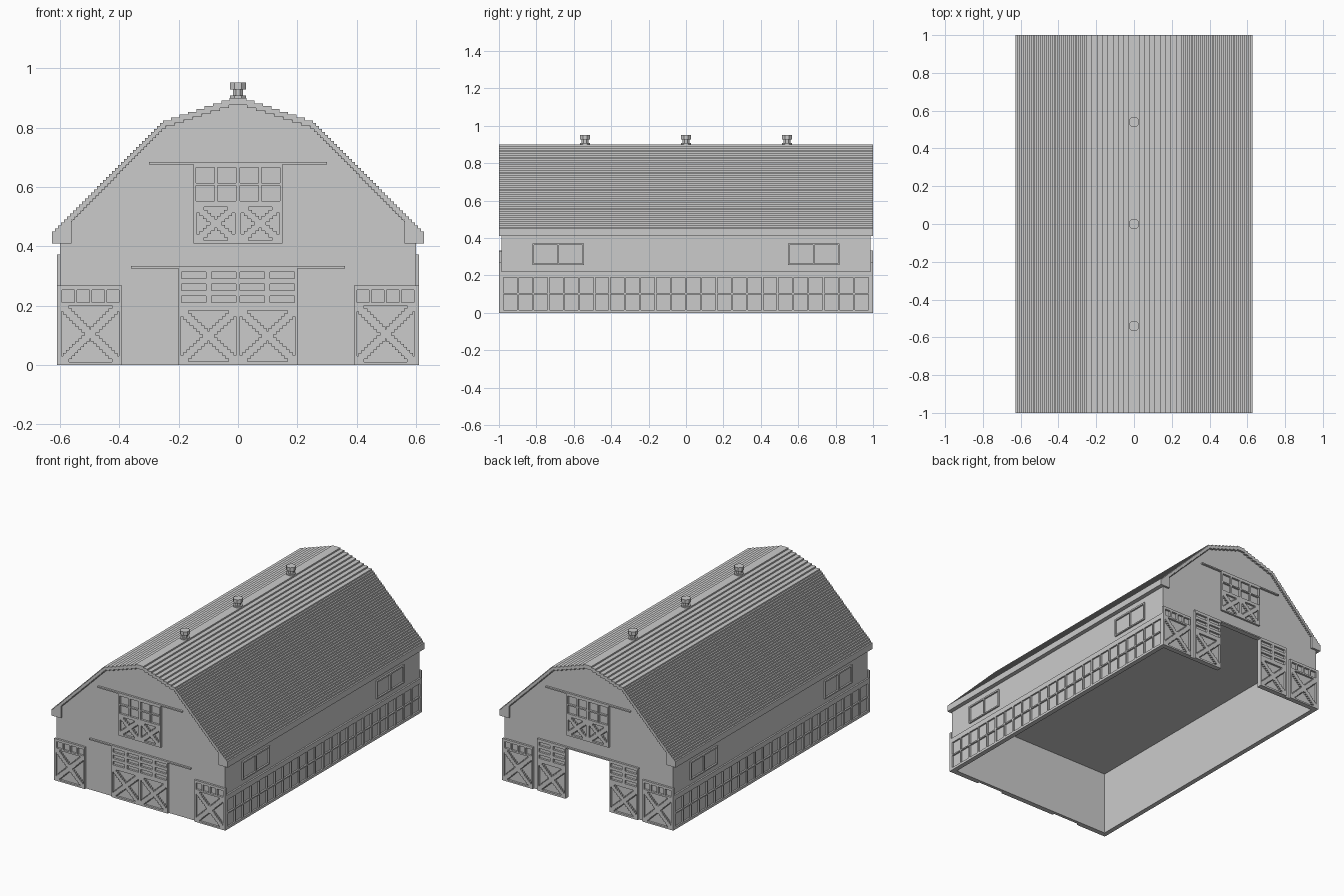
import bpy, bmesh
from mathutils import Matrix, Vector

cube = bpy.data.objects.get("Cube")
if cube:
    bpy.data.objects.remove(cube, do_unlink=True)

grey = bpy.data.materials.new("plain_grey")
grey.use_nodes = True
GREY = (0.6, 0.6, 0.6, 1)
grey.diffuse_color = GREY
grey.node_tree.nodes["Principled BSDF"].inputs["Base Color"].default_value = GREY

WALL_X, WALL_Y, EAVE = 0.6, 0.987, 0.41
STEP = 0.01


def finish(name, bm):
    bmesh.ops.recalc_face_normals(bm, faces=bm.faces)
    mesh = bpy.data.meshes.new(name)
    bm.to_mesh(mesh)
    bm.free()
    mesh.materials.append(grey)
    obj = bpy.data.objects.new(name, mesh)
    bpy.context.scene.collection.objects.link(obj)
    return obj


def add_box(bm, a, b):
    a, b = Vector(a), Vector(b)
    size = [abs(v) for v in b - a]
    bmesh.ops.create_cube(bm, size=1, matrix=Matrix.Translation((a + b) / 2) @ Matrix.Diagonal((*size, 1)))


def extrude_profile(name, points, y):
    bm = bmesh.new()
    face = bm.faces.new([bm.verts.new((x, -y, z)) for x, z in points])
    new = bmesh.ops.extrude_face_region(bm, geom=[face])["geom"]
    bmesh.ops.translate(bm, vec=(0, 2 * y, 0), verts=[v for v in new if isinstance(v, bmesh.types.BMVert)])
    return finish(name, bm)


def stairs(x0, z0, x1, z1, n):
    pts = []
    for i in range(n):
        x = x0 + (x1 - x0) * i / n
        pts += [(x, z0 + (z1 - z0) * i / n), (x, z0 + (z1 - z0) * (i + 1) / n)]
    return pts


def mirrored(pts):
    return pts + [(-x, z) for x, z in reversed(pts)]


# Panels are raised plates with rectangular openings (u0, z0, u1, z1)
def pierced_strips(rect, holes):
    u0, z0, u1, z1 = rect
    levels = sorted({round(z, 4) for h in holes for z in (h[1], h[3])} | {z0, z1})
    for low, high in zip(levels, levels[1:]):
        mid, start = (low + high) / 2, u0
        for h in sorted(h for h in holes if h[1] < mid < h[3]):
            if h[0] > start + 0.0005:
                yield start, low, h[0], high
            start = max(start, h[2])
        if u1 > start + 0.0005:
            yield start, low, u1, high


def panel(name, side, rect, holes=(), shift=0, flip=1):
    bm = bmesh.new()
    for u0, z0, u1, z1 in pierced_strips(rect, holes):
        u0, u1 = flip * (u0 + shift), flip * (u1 + shift)
        if side in ("front", "back"):
            s = -1 if side == "front" else 1
            add_box(bm, (u0, s * WALL_Y, z0), (u1, s, z1))
        else:
            s = -1 if side == "right" else 1
            add_box(bm, (s * WALL_X, u0, z0), (s * (WALL_X + STEP), u1, z1))
    return finish(name, bm)


def grid_holes(u0, z0, u1, z1, cols, rows, gap_u, gap_z):
    w = (u1 - u0 - gap_u * (cols - 1)) / cols
    h = (z1 - z0 - gap_z * (rows - 1)) / rows
    return [(u0 + i * (w + gap_u), z0 + j * (h + gap_z),
             u0 + i * (w + gap_u) + w, z0 + j * (h + gap_z) + h)
            for i in range(cols) for j in range(rows)]


def cross_holes(u0, z0, u1, z1, bar=0.02):
    # The four stepped triangles left around an X brace
    n = round((z1 - z0) / STEP)
    cu, hw, dz = (u0 + u1) / 2, (u1 - u0) / 2, (z1 - z0) / n
    holes = []
    for i in range(n):
        reach = abs((i + 0.5) / n * 2 - 1) * hw
        low, high = z0 + i * dz, z0 + (i + 1) * dz
        if reach > bar:
            holes.append((cu - reach + bar, low, cu + reach - bar, high))
        if reach + bar < hw:
            holes.append((u0, low, cu - reach - bar, high))
            holes.append((cu + reach + bar, low, u1, high))
    return holes


# Roof shell with stepped courses
outer = [(0.627, EAVE)] + stairs(0.627, 0.44, 0.253, 0.815, 37) + stairs(0.253, 0.815, 0, 0.9, 9)
inner = [(0.56, EAVE)] + stairs(0.56, 0.48, 0.245, 0.795, 31) + stairs(0.245, 0.795, 0, 0.875, 8)
extrude_profile("roof", mirrored(outer) + mirrored(inner)[::-1], 1)

# Gable body, whose flat underside is the ceiling
extrude_profile("gable_body", mirrored([(0.59, EAVE - 0.002), (0.59, 0.455), (0.247, 0.803), (0, 0.885)]), WALL_Y)

# Hollow lower walls; the back one has the open doorway
OPEN, DOOR_TOP, T = 0.157, 0.325, 0.02
bm = bmesh.new()
for s in (-1, 1):
    add_box(bm, (s * WALL_X, -WALL_Y, 0), (s * (WALL_X - T), WALL_Y, EAVE + 0.01))
    add_box(bm, (s * OPEN, WALL_Y - T, 0), (s * (WALL_X - T), WALL_Y, EAVE))
add_box(bm, (-OPEN, WALL_Y - T, DOOR_TOP), (OPEN, WALL_Y, EAVE))
add_box(bm, (T - WALL_X, -WALL_Y, 0), (WALL_X - T, T - WALL_Y, EAVE))
finish("walls", bm)

# Doors, loft shutters and rails on both ends
corner_holes = cross_holes(0.4, 0.01, 0.595, 0.2) + grid_holes(0.4, 0.21, 0.592, 0.252, 4, 1, 0.01, 0)
leaf_holes = cross_holes(0.007, 0.012, 0.192, 0.183) + grid_holes(0.007, 0.21, 0.19, 0.314, 2, 3, 0.02, 0.018)
loft_holes = cross_holes(0.01, 0.42, 0.14, 0.533) + grid_holes(0.007, 0.552, 0.142, 0.665, 2, 2, 0.01, 0.008)
for side in ("front", "back"):
    slide = OPEN if side == "back" else 0
    for flip, hand in ((1, "left"), (-1, "right")):
        tag = side + "_" + hand
        panel(tag + "_corner_door", side, (0.39, 0, 0.609, 0.268), corner_holes, 0, flip)
        panel(tag + "_main_door", side, (0, 0, 0.2, DOOR_TOP), leaf_holes, slide, flip)
        panel(tag + "_loft_shutter", side, (0, EAVE, 0.15, 0.676), loft_holes, 0, flip)
    panel(side + "_door_rail", side, (-0.36, DOOR_TOP, 0.36, 0.333))
    panel(side + "_loft_rail", side, (-0.3, 0.676, 0.3, 0.684))

# Long window band and upper windows on both sides
band_holes = grid_holes(-0.975, 0.016, 0.975, 0.19, 24, 2, 0.01, 0.008)
window_holes = grid_holes(0.553, 0.263, 0.812, 0.362, 2, 1, 0.008, 0)
for side in ("left", "right"):
    panel(side + "_window_band", side, (-WALL_Y, 0, WALL_Y, 0.222), band_holes)
    for flip, end in ((1, "back"), (-1, "front")):
        panel(f"{side}_{end}_window", side, (0.545, 0.255, 0.82, 0.372), window_holes, 0, flip)

# Ridge vents
for i, y in enumerate((-0.54, 0, 0.54)):
    bm = bmesh.new()
    for r, z0, z1 in ((0.03, 0.88, 0.908), (0.019, 0.908, 0.928), (0.03, 0.928, 0.952)):
        turn = Matrix.Rotation(0.3927, 4, "Z")
        bmesh.ops.create_cone(bm, cap_ends=True, segments=8, radius1=r, radius2=r, depth=z1 - z0,
                              matrix=Matrix.Translation((0, y, (z0 + z1) / 2)) @ turn)
    finish(f"ridge_vent_{i + 1}", bm)
